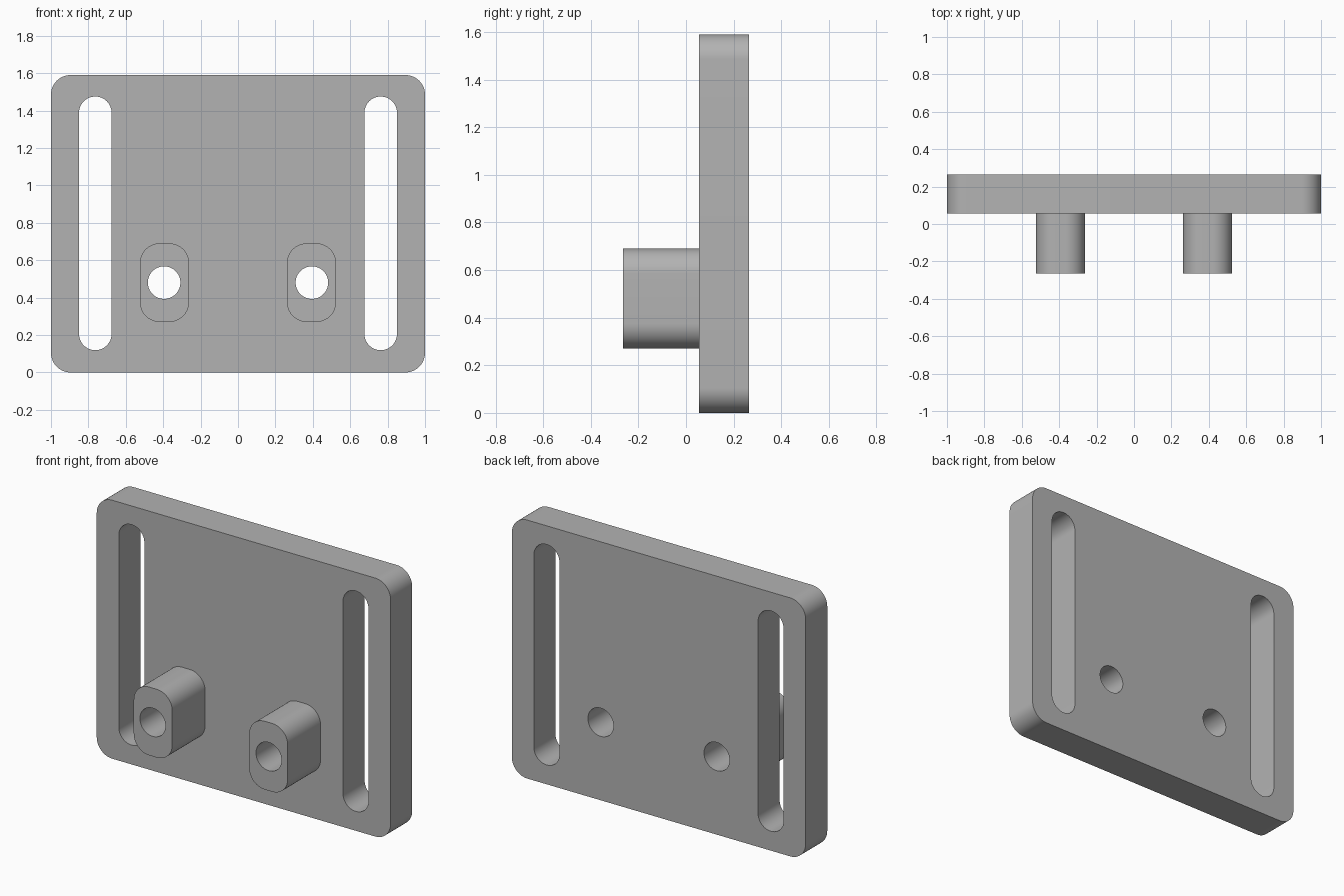
import bpy
import bmesh
from math import cos, sin, pi, radians

cube = bpy.data.objects.get("Cube")
if cube:
    bpy.data.objects.remove(cube, do_unlink=True)

# Single grey material
GREY = (0.45, 0.45, 0.45, 1.0)
grey = bpy.data.materials.new("plain grey")
grey.use_nodes = True
grey.diffuse_color = GREY
grey.node_tree.nodes["Principled BSDF"].inputs["Base Color"].default_value = GREY


def rounded_prism(name, x, z, width, height, radius, y0, y1, steps=16):
    """Rounded rectangle in the XZ plane, extruded from y0 to y1."""
    points = []
    corners = [(1, 1), (-1, 1), (-1, -1), (1, -1)]
    for quarter, (sx, sz) in enumerate(corners):
        cx = x + sx * (width / 2 - radius)
        cz = z + sz * (height / 2 - radius)
        for i in range(steps + 1):
            a = (quarter + i / steps) * pi / 2
            points.append((cx + radius * cos(a), y0, cz + radius * sin(a)))
    bm = bmesh.new()
    face = bm.faces.new([bm.verts.new(p) for p in points])
    bmesh.ops.remove_doubles(bm, verts=bm.verts, dist=1e-5)
    ext = bmesh.ops.extrude_face_region(bm, geom=bm.faces[:], use_keep_orig=True)
    moved = [v for v in ext["geom"] if isinstance(v, bmesh.types.BMVert)]
    bmesh.ops.translate(bm, verts=moved, vec=(0, y1 - y0, 0))
    bmesh.ops.recalc_face_normals(bm, faces=bm.faces)
    mesh = bpy.data.meshes.new(name)
    bm.to_mesh(mesh)
    bm.free()
    mesh.materials.append(grey)
    obj = bpy.data.objects.new(name, mesh)
    bpy.context.collection.objects.link(obj)
    return obj


def finish(obj, cutters):
    """Cut the openings, then smooth the round walls and keep rims sharp."""
    bpy.ops.object.select_all(action="DESELECT")
    obj.select_set(True)
    bpy.context.view_layer.objects.active = obj
    for cutter in cutters:
        mod = obj.modifiers.new("opening", "BOOLEAN")
        mod.operation = "DIFFERENCE"
        mod.solver = "EXACT"
        mod.object = cutter
        bpy.ops.object.modifier_apply(modifier=mod.name)
    bpy.ops.object.shade_smooth_by_angle(angle=radians(30))


FRONT, PLATE_FRONT, BACK = -0.265, 0.055, 0.265
HOLE = 0.174

# Plate with rounded corners
plate = rounded_prism("mounting_plate", 0, 0.795, 2, 1.59, 0.105, PLATE_FRONT, BACK)
slots, holes = [], []

for side, sign in (("left", 1), ("right", -1)):
    # Long adjustment slot
    slots.append(rounded_prism(side + "_slot_cutter", sign * 0.763, 0.797,
                               HOLE, 1.356, HOLE / 2 - 1e-4, -0.1, 0.5))
    # Boss with a hole that runs on through the plate
    boss = rounded_prism(side + "_boss", sign * 0.393, 0.48, 0.262, 0.42, 0.105,
                         FRONT, PLATE_FRONT)
    hole = rounded_prism(side + "_hole_cutter", sign * 0.395, 0.48,
                         HOLE, HOLE, HOLE / 2, -0.5, 0.5)
    holes.append(hole)
    finish(boss, [hole])

finish(plate, slots + holes)

# Cutters are no longer needed
for cutter in slots + holes:
    bpy.data.objects.remove(cutter, do_unlink=True)
